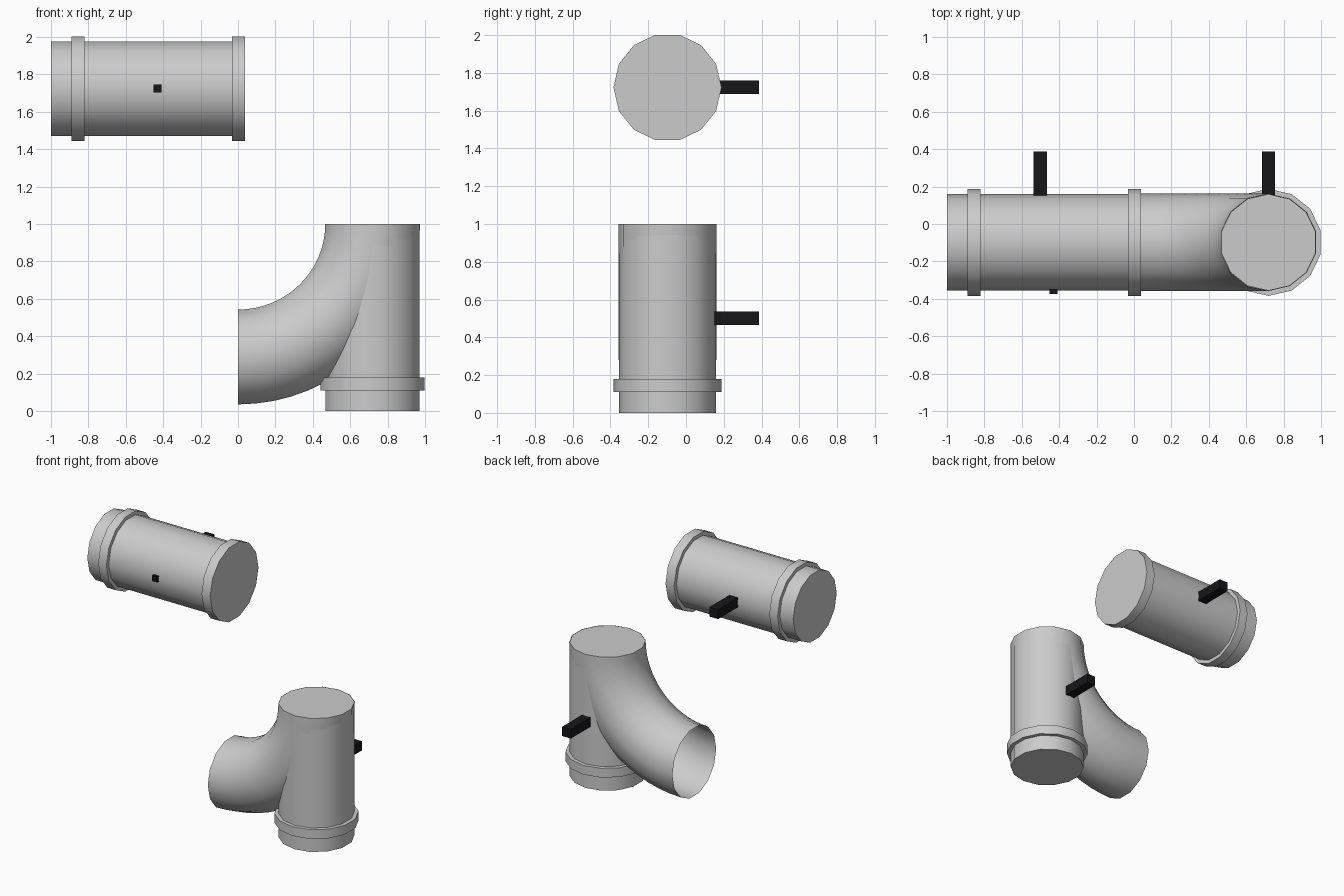
import bpy, bmesh
from math import sin, cos, pi
from mathutils import Vector

if "Cube" in bpy.data.objects:
    bpy.data.objects.remove(bpy.data.objects["Cube"])

SIDES = 14
YC = -0.098          # common y of both pipe axes

black = bpy.data.materials.new("black_bracket")
black.diffuse_color = (0.008, 0.008, 0.01, 1)
black.use_nodes = True
black.node_tree.nodes["Principled BSDF"].inputs["Base Color"].default_value = black.diffuse_color


def tube(name, stations, caps=True):
    """Loft 14-sided rings; each station is (centre, in-plane direction, radius)."""
    bm = bmesh.new()
    rings = []
    for c, u, r in stations:
        c, u = Vector(c), Vector(u).normalized()
        rings.append([bm.verts.new(c + r * (cos(a) * Vector((0, 1, 0)) + sin(a) * u))
                      for a in (2 * pi * i / SIDES for i in range(SIDES))])
    for a, b in zip(rings, rings[1:]):
        for i in range(SIDES):
            j = (i + 1) % SIDES
            bm.faces.new((a[i], a[j], b[j], b[i]))
    if caps:
        bm.faces.new(rings[0][::-1])
        bm.faces.new(rings[-1])
        bmesh.ops.recalc_face_normals(bm, faces=bm.faces)
    me = bpy.data.meshes.new(name)
    bm.to_mesh(me)
    bm.free()
    ob = bpy.data.objects.new(name, me)
    bpy.context.collection.objects.link(ob)
    bpy.ops.object.select_all(action='DESELECT')
    ob.select_set(True)
    bpy.context.view_layer.objects.active = ob
    bpy.ops.object.shade_smooth_by_angle(angle=0.6)
    return ob


def pipe_x(name, x0, x1, r):
    return tube(name, [((x, YC, 1.723), (0, 0, 1), r) for x in (x0, x1)])


def pipe_z(name, z0, z1, r):
    return tube(name, [((0.719, YC, z), (-1, 0, 0), r) for z in (z0, z1)])


def box(name, lo, hi):
    lo, hi = Vector(lo), Vector(hi)
    bpy.ops.mesh.primitive_cube_add(size=1, location=(lo + hi) / 2)
    ob = bpy.context.object
    ob.name = name
    ob.scale = hi - lo
    ob.data.materials.append(black)


# Straight horizontal pipe with two collars
pipe_x("horizontal_pipe", -1, 0.02, 0.258)
pipe_x("horizontal_collar_left", -0.89, -0.822, 0.286)
pipe_x("horizontal_collar_right", -0.033, 0.038, 0.286)

# Upright pipe with a collar near its foot
pipe_z("upright_pipe", 0, 1, 0.258)
pipe_z("upright_collar", 0.111, 0.18, 0.286)

# Open elbow sweeping from the side opening up into the upright pipe
N = 16
tube("elbow_branch",
     [((0.72 * sin(t), YC, 1 - 0.711 * cos(t)), (-sin(t), 0, cos(t)), 0.26)
      for t in (pi / 2 * i / N for i in range(N + 1))], caps=False)

# Black wall brackets and the small front stud
box("horizontal_bracket", (-0.538, 0.13, 1.688), (-0.466, 0.387, 1.759))
box("upright_bracket", (0.684, 0.13, 0.466), (0.755, 0.387, 0.536))
box("front_stud", (-0.452, -0.373, 1.703), (-0.41, -0.33, 1.745))
